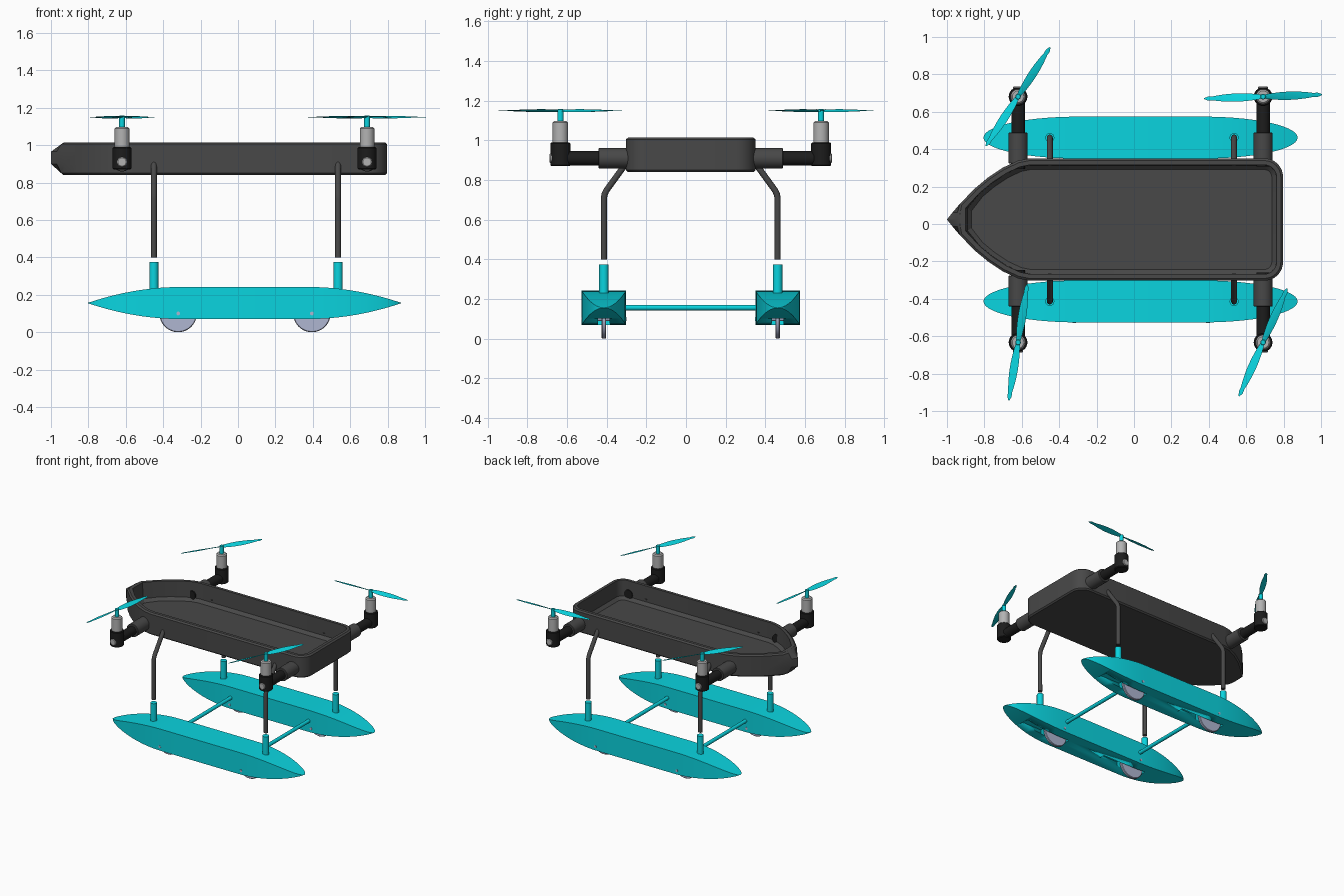
import bpy, bmesh, math
from mathutils import Vector, Matrix

if "Cube" in bpy.data.objects:
    bpy.data.objects.remove(bpy.data.objects["Cube"])

YC = 0.024  # y of the craft's centre line


def material(name, r, g, b):
    m = bpy.data.materials.new(name)
    m.diffuse_color = (r, g, b, 1)
    m.use_nodes = True
    m.node_tree.nodes["Principled BSDF"].inputs["Base Color"].default_value = m.diffuse_color
    return m


DARK = material("dark_grey", 0.065, 0.065, 0.065)
BLACK = material("black", 0.012, 0.012, 0.012)
CYAN = material("cyan", 0.003, 0.66, 0.74)
METAL = material("metal", 0.45, 0.45, 0.45)
WHEEL = material("wheel_grey", 0.43, 0.47, 0.64)


def finish(name, bm, mat, angle=35):
    bmesh.ops.recalc_face_normals(bm, faces=bm.faces)
    me = bpy.data.meshes.new(name)
    bm.to_mesh(me)
    bm.free()
    me.shade_smooth()
    me.set_sharp_from_angle(angle=math.radians(angle))
    if mat:
        me.materials.append(mat)
    ob = bpy.data.objects.new(name, me)
    bpy.context.collection.objects.link(ob)
    return ob


def loft(bm, rings, cap=True):
    """Bridge closed rings of points one after another."""
    vs = [[bm.verts.new(p) for p in ring] for ring in rings]
    n = len(vs[0])
    for a, b in zip(vs, vs[1:]):
        for i in range(n):
            j = (i + 1) % n
            bm.faces.new((a[i], a[j], b[j], b[i]))
    if cap:
        bm.faces.new(vs[0])
        bm.faces.new(vs[-1])


def rod(name, p0, p1, r, mat, bevel=0.0, seg=32):
    """Cylinder between two points with chamfered ends."""
    p0, p1 = Vector(p0), Vector(p1)
    d = p1 - p0
    rot = d.to_track_quat('Z', 'Y').to_matrix()
    prof = [(0, r), (d.length, r)]
    if bevel:
        prof = [(0, r - bevel), (bevel, r), (d.length - bevel, r), (d.length, r - bevel)]
    bm = bmesh.new()
    loft(bm, [[p0 + rot @ Vector((rr * math.cos(k * math.tau / seg), rr * math.sin(k * math.tau / seg), h))
               for k in range(seg)] for h, rr in prof])
    return finish(name, bm, mat)


# Hull outline: pointed nose at -x, rounded stern corners at +x
nose = [(-0.56, 0.327), (-0.62, 0.315), (-0.70, 0.278), (-0.78, 0.225), (-0.85, 0.167), (-0.93, 0.085), (-0.97, 0.038)]
stern = [(0.697 + 0.1 * math.cos(a), 0.227 + 0.1 * math.sin(a)) for a in [k * math.pi / 16 for k in range(9)]]
half = stern + nose
outline = half + [(-1.0, 0.0)] + [(x, -y) for x, y in reversed(half)]


def inset(d, z, xmin=-2):
    """Outline moved inwards by d at height z, cut off square at xmin."""
    pts = [Vector(p) for p in outline]
    out = []
    for i, p in enumerate(pts):
        e0 = (p - pts[i - 1]).normalized()
        e1 = (pts[(i + 1) % len(pts)] - p).normalized()
        n0, n1 = Vector((-e0.y, e0.x)), Vector((-e1.y, e1.x))
        q = p + (n0 + n1) * d / (1 + n0.dot(n1))
        out.append((max(q.x, xmin), q.y + YC, z))
    return out


# Open tray hull
bm = bmesh.new()
loft(bm, [inset(0.01, 0.84, -0.935), inset(0, 0.85, -0.945), inset(0, 0.90), inset(0, 0.965),
          inset(0, 1.005, -0.945), inset(0.012, 1.015, -0.93), inset(0.035, 1.015, -0.90),
          inset(0.037, 0.89, -0.89), inset(0.06, 0.868, -0.87)])
finish("hull", bm, DARK, 25)


def propeller(name, x, y, angle):
    # Two twisted lens-section blades
    bm = bmesh.new()
    for side in (0, math.pi):
        rot = Matrix.Rotation(angle + side, 3, 'Z')
        rings = []
        for k in range(15):
            t = k / 14
            w = 0.007 + 0.016 * math.sin(math.pi * min(1, t * 1.05 + 0.05)) ** 0.8 if t < 0.9 else 0.0155 * (1.02 - t) / 0.12
            w = max(w, 0.002)
            pitch = math.radians(24 - 16 * t)
            c, s = math.cos(pitch), math.sin(pitch)
            th = 0.003 - 0.002 * t
            rings.append([Vector((x, y, 1.15)) + rot @ Vector((0.315 * t, u * c - v * s, u * s + v * c))
                          for u, v in ((-w, 0), (0, -th), (w, 0), (0, th))])
        loft(bm, rings)
    finish(name, bm, CYAN)


# Four rotor arms with motors and propellers
angles = {(0, 1): 57, (1, 1): 2, (0, -1): 81, (1, -1): 66}
for (end, s), deg in angles.items():
    x = (-0.62, 0.69)[end]
    tag = ("nose_", "stern_")[end] + ("left" if s < 0 else "right")
    Y = lambda v: YC + s * v
    my = Y(0.657)
    wall = 0.295 if end else 0.283
    rod("arm_sleeve_" + tag, (x, Y(0.30), 0.91), (x, Y(0.465), 0.91), 0.051, DARK, 0.003)
    rod("arm_tube_" + tag, (x, Y(wall - 0.012), 0.91), (x, Y(0.65), 0.91), 0.036, BLACK)
    rod("motor_mount_" + tag, (x, my, 0.87), (x, my, 0.99), 0.05, BLACK, 0.005)
    rod("mount_screw_" + tag, (x, Y(0.67), 0.91), (x, Y(0.711), 0.91), 0.026, METAL, 0.004)
    rod("motor_" + tag, (x, my, 0.98), (x, my, 1.097), 0.039, METAL, 0.008)
    rod("rotor_hub_" + tag, (x, my, 1.09), (x, my, 1.158), 0.015, CYAN, 0.003, 20)
    propeller("propeller_" + tag, x, my, math.radians(deg))


def leg(name, x, s):
    # Bent landing strut
    cu = bpy.data.curves.new(name, 'CURVE')
    cu.dimensions = '3D'
    cu.bevel_depth = 0.016
    cu.bevel_resolution = 5
    cu.use_fill_caps = True
    path = [(0.438, 0.40), (0.438, 0.71), (0.434, 0.729), (0.425, 0.748), (0.30, 0.92)]
    sp = cu.splines.new('POLY')
    sp.points.add(len(path) - 1)
    for p, (y, z) in zip(sp.points, path):
        p.co = (x, YC + s * y, z, 1)
    cu.materials.append(DARK)
    bpy.context.collection.objects.link(bpy.data.objects.new(name, cu))


def pontoon(name, y):
    # Square-section float, pointed in profile and round in plan
    n = 14
    st = []
    for k in range(n + 1):
        a = math.pi / 2 * (1 - k / n)
        st.append((-0.30 - 0.505 * math.sin(a), math.cos(a)))
    st += [(0.075 - (px - 0) + 0.0 - 0.005, c) for px, c in reversed(st)]
    bm = bmesh.new()
    loft(bm, [[(x, y + sy * 0.112 * c, 0.156 + sz * 0.086 * c * c)
               for sy, sz in ((-1, -1), (1, -1), (1, 1), (-1, 1))] for x, c in st[1:-1]], False)
    bm.verts.ensure_lookup_table()
    m = len(bm.verts)
    vs = list(bm.verts)
    for quad, tip in ((vs[:4], st[0][0]), (vs[m - 4:], st[-1][0])):
        v = bm.verts.new((tip, y, 0.156))
        for i in range(4):
            bm.faces.new((quad[i], quad[(i + 1) % 4], v))
    return finish(name, bm, CYAN, 30)


# Floats with wheel slots, wheels, leg sockets and struts
for s, side in ((-1, "left"), (1, "right")):
    y = YC + s * 0.438
    body = pontoon("float_" + side, y)
    cutters = []
    for x in (-0.32, 0.395):
        cutters.append(rod("slot_cutter", (x, y - 0.03, 0.1), (x, y + 0.03, 0.1), 0.108, None))
        bm = bmesh.new()
        bmesh.ops.create_cube(bm, size=1, matrix=Matrix.Translation((x + 0.14, y, 0.053))
                              @ Matrix.Diagonal((0.28, 0.058, 0.106, 1)))
        cutters.append(finish("slot_cutter", bm, None))
    for c in cutters:
        c.hide_render = True
        mod = body.modifiers.new("slot", 'BOOLEAN')
        mod.operation = 'DIFFERENCE'
        mod.object = c
    dg = bpy.context.evaluated_depsgraph_get()
    cut = bpy.data.meshes.new_from_object(body.evaluated_get(dg))
    body.modifiers.clear()
    body.data = cut
    for c in cutters:
        bpy.data.objects.remove(c)
    for x, end in ((-0.32, "nose_"), (0.395, "stern_")):
        rod("wheel_" + end + side, (x, y - 0.011, 0.1), (x, y + 0.011, 0.1), 0.1, WHEEL, 0.004, 48)
        rod("axle_" + end + side, (x, y - 0.114, 0.1), (x, y + 0.114, 0.1), 0.01, WHEEL, 0, 16)
    for x, end in ((-0.45, "nose_"), (0.535, "stern_")):
        leg("leg_" + end + side, x, s)
        rod("leg_socket_" + end + side, (x, y, 0.20), (x, y, 0.375), 0.024, CYAN)

# Bars joining the two floats
for x, end in ((-0.31, "nose"), (0.375, "stern")):
    rod("cross_bar_" + end, (x, YC - 0.345, 0.157), (x, YC + 0.345, 0.157), 0.014, CYAN, 0, 20)
